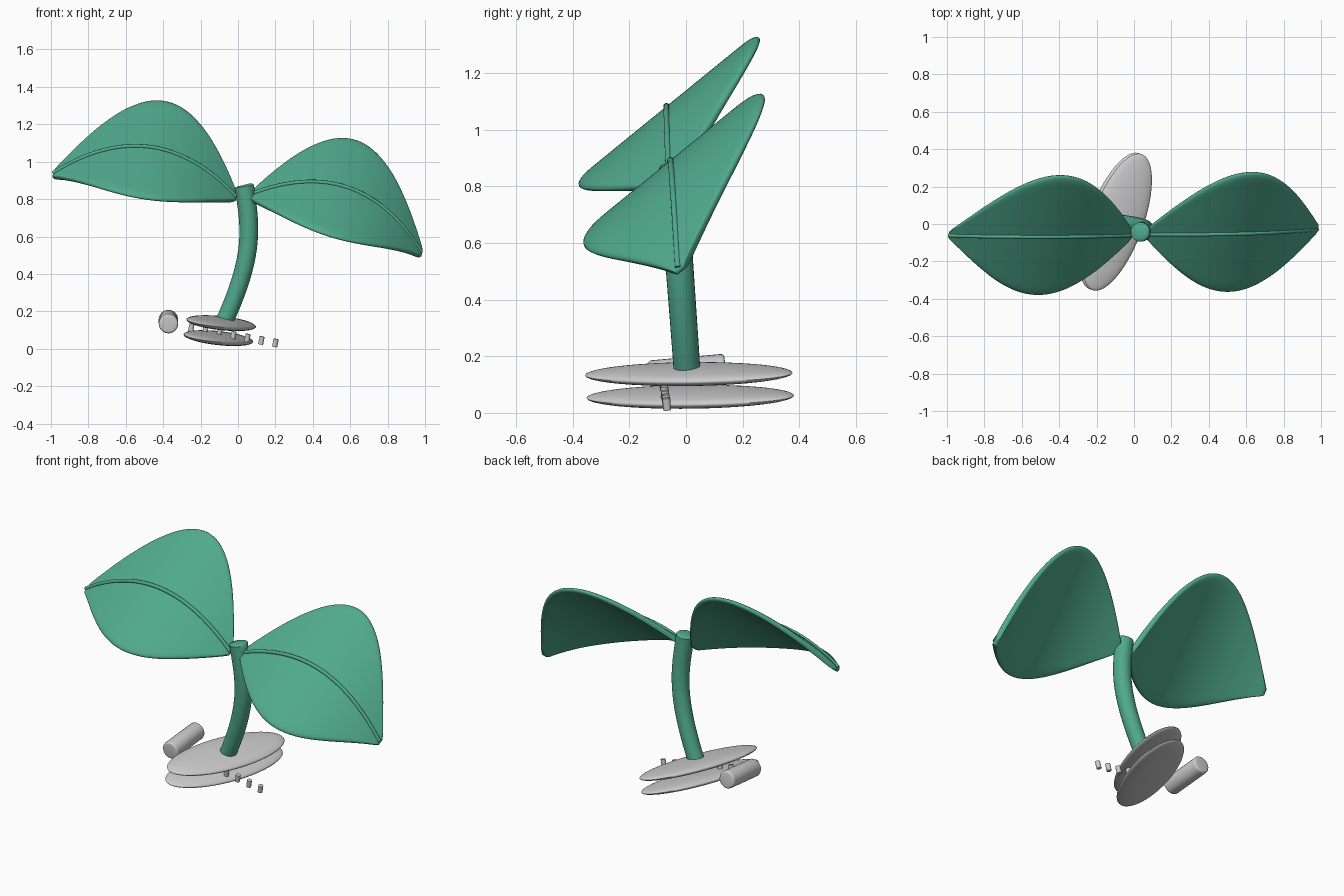
import bpy, bmesh, math
from mathutils import Vector, Matrix

if "Cube" in bpy.data.objects:
    bpy.data.objects.remove(bpy.data.objects["Cube"])

green = bpy.data.materials.new("leaf_green")
green.diffuse_color = (0.08, 0.40, 0.26, 1)
green.use_nodes = True
green.node_tree.nodes["Principled BSDF"].inputs["Base Color"].default_value = green.diffuse_color

N = Vector((0.2, -0.075, 1)).normalized()      # up axis of the tilted clip


def finish(obj, mat=None):
    if mat:
        obj.data.materials.append(mat)
    bpy.ops.object.select_all(action='DESELECT')
    obj.select_set(True)
    bpy.context.view_layer.objects.active = obj
    bpy.ops.object.shade_smooth_by_angle(angle=math.radians(40))
    return obj


def mesh_object(name, bm, mat=None):
    me = bpy.data.meshes.new(name)
    bmesh.ops.recalc_face_normals(bm, faces=bm.faces)
    bm.to_mesh(me)
    bm.free()
    obj = bpy.data.objects.new(name, me)
    bpy.context.collection.objects.link(obj)
    return finish(obj, mat)


def tube(name, path, radii, mat, sides=16, cap_round=False):
    """Sweep a circle along a path, closed at both ends."""
    bm = bmesh.new()
    rings = []
    for i, p in enumerate(path):
        t = (path[min(i + 1, len(path) - 1)] - path[max(i - 1, 0)]).normalized()
        a = t.cross(Vector((0, 1, 0))).normalized()
        b = t.cross(a)
        rings.append([bm.verts.new(p + radii[i] * (a * math.cos(k * math.tau / sides)
                      + b * math.sin(k * math.tau / sides))) for k in range(sides)])
    for r, s in zip(rings, rings[1:]):
        for k in range(sides):
            bm.faces.new((r[k], r[(k + 1) % sides], s[(k + 1) % sides], s[k]))
    bm.faces.new(rings[0])
    bm.faces.new(rings[-1])
    return mesh_object(name, bm, mat)


def cylinder(name, centre, axis, radius, length, bevel, sides=24):
    bm = bmesh.new()
    bmesh.ops.create_cone(bm, cap_ends=True, segments=sides, radius1=radius, radius2=radius, depth=length)
    if bevel:
        rims = [e for e in bm.edges if abs(e.verts[0].co.z - e.verts[1].co.z) < 1e-5]
        bmesh.ops.bevel(bm, geom=rims, offset=bevel, segments=4, profile=0.5, affect='EDGES')
    q = axis.to_track_quat('Z', 'Y').to_matrix().to_4x4()
    bm.transform(Matrix.Translation(centre) @ q)
    return mesh_object(name, bm)


# Leaves: arched midrib with a straight tilted cross-section
def leaf(side, base, tip, sag_y):
    base, tip = Vector(base), Vector(tip)
    chord = (tip - base).normalized()
    up = Vector((-chord.z, 0, chord.x)) * (1 if chord.x > 0 else -1)
    half = Vector((0.06, 0.322, 0.262))

    def mid(t):
        arch = 4 * t * (1 - t)
        return base.lerp(tip, t) + up * 0.205 * arch + Vector((0, sag_y * arch, 0))

    n, m = 28, 10
    bm = bmesh.new()
    rows = []
    for i in range(n + 1):
        t = i / n
        w = 0.04 + 0.96 * max(0, math.sin(math.pi * t ** 0.94))
        rows.append([bm.verts.new(mid(t) + half * w * (2 * j / m - 1)) for j in range(m + 1)])
    for r, s in zip(rows, rows[1:]):
        for j in range(m):
            bm.faces.new((r[j], r[j + 1], s[j + 1], s[j]))
    obj = mesh_object(side + "_leaf", bm, green)
    sol = obj.modifiers.new("thickness", 'SOLIDIFY')
    sol.thickness, sol.offset = 0.032, 0
    sub = obj.modifiers.new("rounding", 'SUBSURF')
    sub.levels = sub.render_levels = 2

    # Raised midrib on the upper face
    lift = Vector((0, -0.010, 0.013))
    tube(side + "_leaf_rib", [mid(i / n) + lift for i in range(n + 1)], [0.011] * (n + 1), green, 10)


leaf("left", (-0.01, -0.05, 0.80), (-0.99, -0.052, 0.925), -0.008)
leaf("right", (0.06, -0.045, 0.81), (0.98, -0.018, 0.50), -0.01)

# Stem: curved stalk with a softly rounded top
P = [Vector(p) for p in ((-0.08, 0.005, 0.13), (0.10, -0.022, 0.52), (0.062, -0.036, 0.66), (0.034, -0.043, 0.868))]
path, radii = [], []
for i in range(21):
    t = i / 20
    s = 1 - t
    path.append(P[0] * s**3 + P[1] * 3 * s * s * t + P[2] * 3 * s * t * t + P[3] * t**3)
    radii.append(0.047 + 0.005 * t)
for i, k in enumerate((0.88, 0.7)):
    path.append(P[3] + Vector((-0.001, 0, 0.004)) * (i + 1))
    radii.append(0.052 * k)
tube("stem", path, radii, green, 24)

# Clip plates: two flattened ellipsoids
v = Vector((math.sin(math.radians(20)), math.cos(math.radians(20)), 0))
v = (v - N * v.dot(N)).normalized()
u = v.cross(N)
for name, c in (("upper_plate", (-0.09, 0.010, 0.137)), ("lower_plate", (-0.105, 0.015, 0.057))):
    bm = bmesh.new()
    bmesh.ops.create_uvsphere(bm, u_segments=48, v_segments=24, radius=1)
    axes = Matrix((u * 0.142, v * 0.387, N * 0.031)).transposed().to_4x4()
    bm.transform(Matrix.Translation(c) @ axes)
    finish(mesh_object(name, bm))

# Row of clip teeth
for i in range(7):
    f = i / 6
    centre = Vector((-0.25, -0.082, 0.112)).lerp(Vector((0.20, -0.068, 0.031)), f)
    cylinder("tooth_%d" % (i + 1), centre, N, 0.014, 0.043, 0, 12)

# Hinge barrel at the side
cylinder("hinge_barrel", Vector((-0.372, 0.005, 0.145)), Vector((0, 1, 0.09)), 0.052, 0.27, 0.012)
